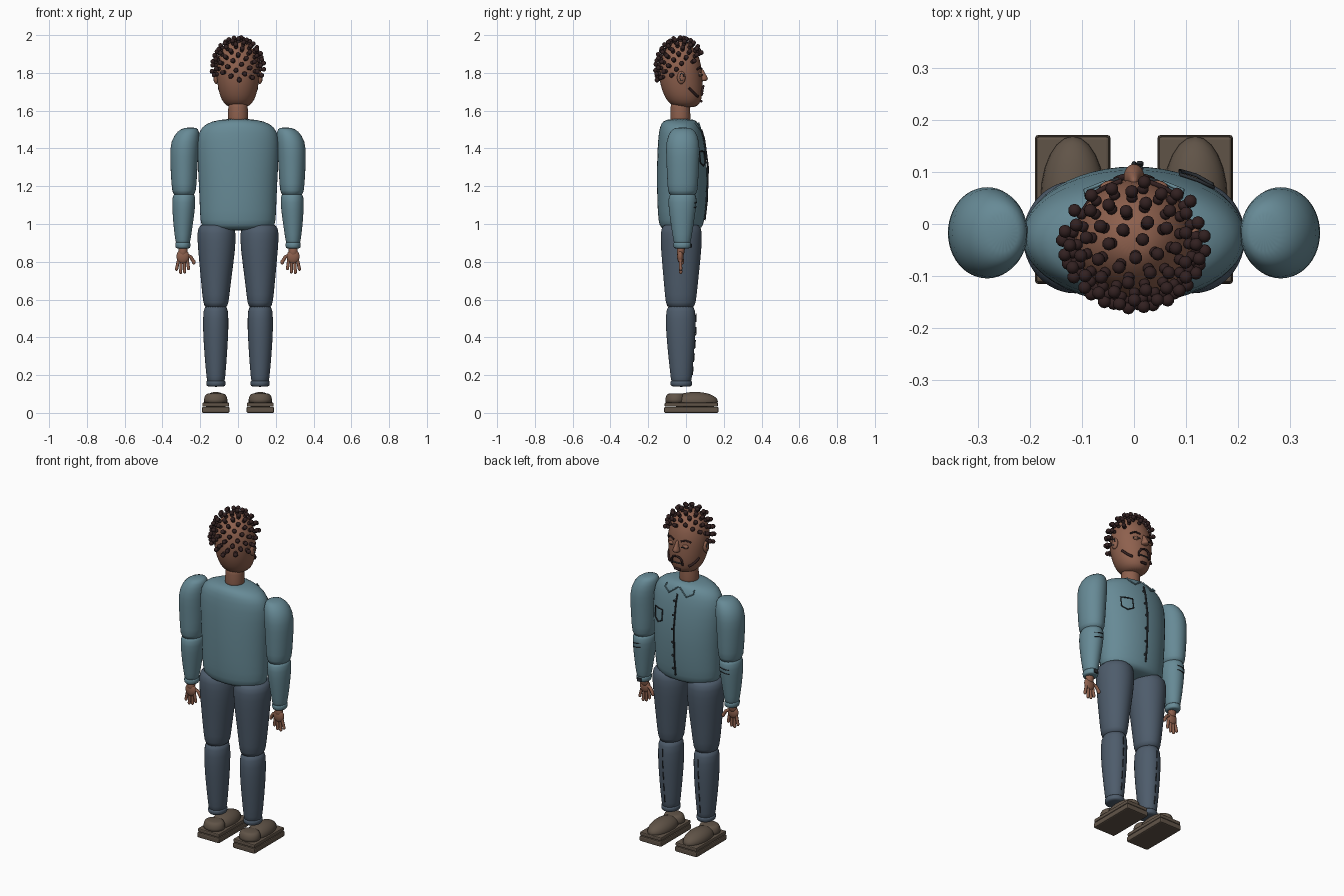
import bpy, bmesh, math
from mathutils import Vector, Matrix

old = bpy.data.objects.get("Cube")
if old:
    bpy.data.objects.remove(old, do_unlink=True)


def material(name, rgb):
    m = bpy.data.materials.new(name)
    m.use_nodes = True
    m.diffuse_color = (*rgb, 1)
    bsdf = m.node_tree.nodes["Principled BSDF"]
    bsdf.inputs["Base Color"].default_value = (*rgb, 1)
    bsdf.inputs["Roughness"].default_value = 0.8
    return m


SKIN = material("brown skin", (0.27, 0.118, 0.075))
HAIR = material("dark hair", (0.032, 0.015, 0.015))
SHIRT = material("blue shirt", (0.135, 0.255, 0.305))
JEANS = material("slate trousers", (0.076, 0.107, 0.148))
SHOE = material("brown shoe", (0.118, 0.088, 0.064))
SEAM = material("dark seam", (0.025, 0.03, 0.036))


def finish(bm, name, mat, subsurf=0):
    bmesh.ops.recalc_face_normals(bm, faces=bm.faces)
    for f in bm.faces:
        f.smooth = True
    me = bpy.data.meshes.new(name)
    bm.to_mesh(me)
    bm.free()
    me.materials.append(mat)
    ob = bpy.data.objects.new(name, me)
    bpy.context.collection.objects.link(ob)
    if subsurf:
        mod = ob.modifiers.new("Smooth", "SUBSURF")
        mod.levels = mod.render_levels = subsurf
    return ob


def loft(name, rings, mat, side=1, n=24):
    """Skin elliptical rings (z, cx, cy, rx, ry) and cap both ends."""
    bm = bmesh.new()
    loops = []
    for z, cx, cy, rx, ry in rings:
        turns = [2 * math.pi * i / n for i in range(n)]
        loops.append([bm.verts.new((side * cx + rx * math.cos(a), cy + ry * math.sin(a), z)) for a in turns])
    for a, b in zip(loops, loops[1:]):
        for i in range(n):
            j = (i + 1) % n
            bm.faces.new((a[i], a[j], b[j], b[i]))
    bm.faces.new(loops[0])
    bm.faces.new(loops[-1])
    return finish(bm, name, mat, 1)


def on_surface(rings, angle, z, lift=0.0, side=1):
    """Point on a lofted surface at an angle in degrees and a height."""
    for a, b in zip(rings, rings[1:]):
        if b[0] <= z <= a[0]:
            t = (a[0] - z) / (a[0] - b[0])
            _, cx, cy, rx, ry = [p + (q - p) * t for p, q in zip(a, b)]
            r = math.radians(angle)
            return Vector((side * (cx + (rx + lift) * math.cos(r)), cy + (ry + lift) * math.sin(r), z))


def ellipsoid(name, center, size, mat):
    bm = bmesh.new()
    m = Matrix.Translation(center) @ Matrix.Diagonal((*size, 1))
    bmesh.ops.create_uvsphere(bm, u_segments=24, v_segments=14, radius=1, matrix=m)
    return finish(bm, name, mat)


def tube(name, points, radius, mat, closed=False):
    cu = bpy.data.curves.new(name, "CURVE")
    cu.dimensions = "3D"
    cu.bevel_depth = radius
    cu.bevel_resolution = 2
    cu.use_fill_caps = True
    sp = cu.splines.new("POLY")
    sp.points.add(len(points) - 1)
    for p, co in zip(sp.points, points):
        p.co = (*co, 1)
    sp.use_cyclic_u = closed
    sp.use_smooth = True
    cu.materials.append(mat)
    ob = bpy.data.objects.new(name, cu)
    bpy.context.collection.objects.link(ob)
    return ob


def slab(name, center, size, mat, bevel):
    bm = bmesh.new()
    bmesh.ops.create_cube(bm, size=1, matrix=Matrix.Translation(center) @ Matrix.Diagonal((*size, 1)))
    bmesh.ops.bevel(bm, geom=bm.edges[:], offset=bevel, segments=2, profile=0.5, affect="EDGES")
    ob = finish(bm, name, mat)
    ob.data.shade_flat()
    return ob


# Ring tables, top to bottom: z, cx, cy, rx, ry
head = [(1.968, 0, -.03, .025, .025), (1.955, 0, -.03, .055, .05), (1.92, 0, -.03, .088, .085),
        (1.87, 0, -.03, .11, .106), (1.81, 0, -.03, .118, .115), (1.74, 0, -.025, .11, .114),
        (1.68, 0, -.015, .098, .102), (1.64, 0, -.008, .078, .085), (1.615, 0, 0, .045, .05)]
torso = [(1.557, 0, -.03, .06, .06), (1.545, 0, -.032, .14, .092), (1.515, 0, -.032, .198, .108),
         (1.45, 0, -.027, .222, .123), (1.3, 0, -.02, .214, .136), (1.12, 0, -.022, .205, .132),
         (1.01, 0, -.025, .202, .122), (.98, 0, -.025, .19, .112), (.965, 0, -.025, .13, .075)]
upper_arm = [(1.512, .25, -.017, .03, .04), (1.495, .262, -.017, .058, .066), (1.44, .28, -.017, .077, .09),
             (1.36, .286, -.017, .075, .089), (1.26, .286, -.017, .07, .084), (1.165, .286, -.018, .064, .08),
             (1.148, .286, -.018, .05, .065)]
forearm = [(1.17, .286, -.018, .045, .055), (1.15, .286, -.018, .063, .078), (1.08, .288, -.02, .061, .073),
           (.98, .291, -.02, .05, .058), (.905, .292, -.02, .039, .046), (.885, .292, -.02, .034, .04)]
thigh = [(1.003, .115, -.025, .07, .08), (.985, .115, -.025, .1, .108), (.92, .113, -.025, .104, .112),
         (.8, .114, -.026, .092, .102), (.68, .117, -.027, .078, .09), (.57, .117, -.028, .067, .08),
         (.555, .117, -.028, .055, .066)]
shin = [(.572, .118, -.028, .05, .06), (.552, .118, -.028, .067, .079), (.45, .118, -.028, .069, .081),
        (.3, .118, -.026, .06, .068), (.18, .117, -.025, .049, .056), (.14, .117, -.025, .044, .05)]

# Head, neck and torso
loft("head", head, SKIN)
loft("neck", [(1.66, 0, -.03, .05, .05), (1.62, 0, -.03, .052, .052), (1.56, 0, -.03, .054, .054),
              (1.53, 0, -.03, .054, .054)], SKIN)
loft("shirt_body", torso, SHIRT)

# Nose, mouth and moustache
loft("nose", [(1.825, 0, .082, .007, .006), (1.79, 0, .088, .012, .018), (1.768, 0, .092, .023, .03),
              (1.755, 0, .088, .02, .018)], SKIN, n=12)
tube("mouth", [on_surface(head, a, 1.69, .001) for a in range(74, 107, 4)], .004, SEAM)
tube("chin_beard", [on_surface(head, a, 1.65, .002) for a in range(78, 103, 4)], .007, HAIR)

# Hair of small bead strands, spread evenly over the scalp
bm = bmesh.new()
count = 136
for i in range(count):
    nz = 1 - 2 * (i + .5) / count
    a = i * math.pi * (3 - math.sqrt(5))
    r = math.sqrt(1 - nz * nz)
    n = Vector((r * math.cos(a), r * math.sin(a), nz))
    if nz < -.1 + (.58 if n.y > 0 else .28) * n.y:
        continue
    root = Vector((n.x * .118, n.y * .112 - .03, 1.82 + n.z * .148))
    for out, size in ((.004, .011), (.02, .0128)):
        bmesh.ops.create_icosphere(bm, subdivisions=2, radius=size, matrix=Matrix.Translation(root + n * out))
finish(bm, "hair_beads", HAIR)

# Shirt front: placket, buttons and chest pocket
tube("placket_seam", [on_surface(torso, 90, 1.02 + .02 * i, .001) for i in range(25)], .0045, SEAM)
for i in range(6):
    p = on_surface(torso, 87, 1.06 + .08 * i, .002)
    ellipsoid("shirt_button", p, (.007, .004, .007), SEAM)
frame = [(66, 1.385), (56, 1.385), (46, 1.385), (46, 1.325), (56, 1.308), (66, 1.325)]
tube("pocket_outline", [on_surface(torso, a, z, .002) for a, z in frame], .0035, SEAM, True)

for s, label in ((1, "left"), (-1, "right")):
    # Face features
    ellipsoid(label + "_ear", (s * .116, -.025, 1.775), (.014, .022, .034), SKIN)
    ring = [(s * .127, -.022 + .011 * math.cos(t), 1.778 + .02 * math.sin(t)) for t in (0, 1, 2, 3, 4, 5)]
    tube(label + "_ear_fold", ring, .003, SEAM)
    ellipsoid(label + "_eyelid", on_surface(head, 66, 1.792, -.005, s), (.02, .012, .012), SKIN)
    tube(label + "_eye", [on_surface(head, a, 1.79, .005, s) for a in range(56, 77, 4)], .003, SEAM)
    tube(label + "_brow", [on_surface(head, a, z, .002, s) for a, z in ((50, 1.818), (64, 1.83), (78, 1.822))],
         .005, HAIR)
    tube(label + "_moustache", [on_surface(head, a, z, .004, s) for a, z in
                                ((88, 1.73), (78, 1.725), (71, 1.705), (70, 1.68))], .006, HAIR)
    tube(label + "_jaw_beard", [on_surface(head, 20 + 6 * i, 1.72 - .014 * i + .001 * i * i, .001, s)
                                for i in range(6)], .007, HAIR)
    collar = [on_surface(torso, a, z, .002, s) for a, z in
              ((88, 1.535), (74, 1.495), (62, 1.515), (56, 1.535))]
    tube(label + "_collar_edge", collar, .004, SHIRT)

    # Sleeves with folds and cuff
    loft(label + "_upper_sleeve", upper_arm, SHIRT, s)
    loft(label + "_lower_sleeve", forearm, SHIRT, s)
    loft(label + "_cuff", [(.903, .292, -.02, .037, .044), (.9, .292, -.02, .041, .048),
                           (.874, .292, -.02, .04, .046), (.87, .292, -.02, .034, .04)], SHIRT, s)
    for z in (1.09, 1.115):
        tube(label + "_sleeve_fold", [on_surface(forearm, a, z + .00015 * (a - 85), 0, s)
                                      for a in range(60, 111, 10)], .0025, SEAM)

    # Hand
    loft(label + "_wrist", [(.89, .292, -.025, .026, .024), (.85, .292, -.028, .024, .02),
                            (.83, .292, -.03, .024, .018)], SKIN, s, 16)
    ellipsoid(label + "_palm", (s * .292, -.03, .828), (.034, .017, .038), SKIN)
    for i, tip in enumerate((.755, .738, .735, .752)):
        top, low = .27 + .014 * i, .262 + .021 * i
        tube(label + "_finger", [(s * top, -.03, .82), (s * low, -.028, tip + .012)], .0085, SKIN)
        ellipsoid(label + "_fingertip", (s * low, -.028, tip + .012), (.0088, .0088, .012), SKIN)
    tube(label + "_thumb", [(s * .275, -.028, .838), (s * .25, -.022, .825), (s * .235, -.02, .8)], .0095, SKIN)
    ellipsoid(label + "_thumb_tip", (s * .234, -.02, .798), (.0097, .0097, .013), SKIN)

    # Trouser leg with front crease and hem
    loft(label + "_thigh", thigh, JEANS, s)
    loft(label + "_shin", shin, JEANS, s)
    loft(label + "_hem", [(.172, .117, -.025, .047, .053), (.167, .117, -.025, .052, .059),
                          (.145, .117, -.025, .051, .057), (.138, .117, -.025, .044, .05)], JEANS, s)
    for i in range(5):
        z = .2 + .07 * i
        tube(label + "_crease", [on_surface(shin, 90, z + d, .001, s) for d in (0, .022, .045)], .0028, SEAM)

    # Shoe: two sole layers, rounded toe and heel
    slab(label + "_outsole", (s * .118, .028, .016), (.146, .288, .032), SHOE, .007)
    slab(label + "_midsole", (s * .118, .028, .044), (.142, .282, .022), SHOE, .006)
    ellipsoid(label + "_shoe_toe", (s * .118, .048, .06), (.062, .121, .051), SHOE)
    loft(label + "_shoe_heel", [(.104, .118, -.055, .04, .035), (.098, .118, -.055, .056, .048),
                                (.07, .118, -.056, .064, .056), (.045, .118, -.056, .062, .055)], SHOE, s)

# Wristwatch face on one cuff
slab("watch_face", (.292, .026, .886), (.026, .009, .022), SEAM, .002)
